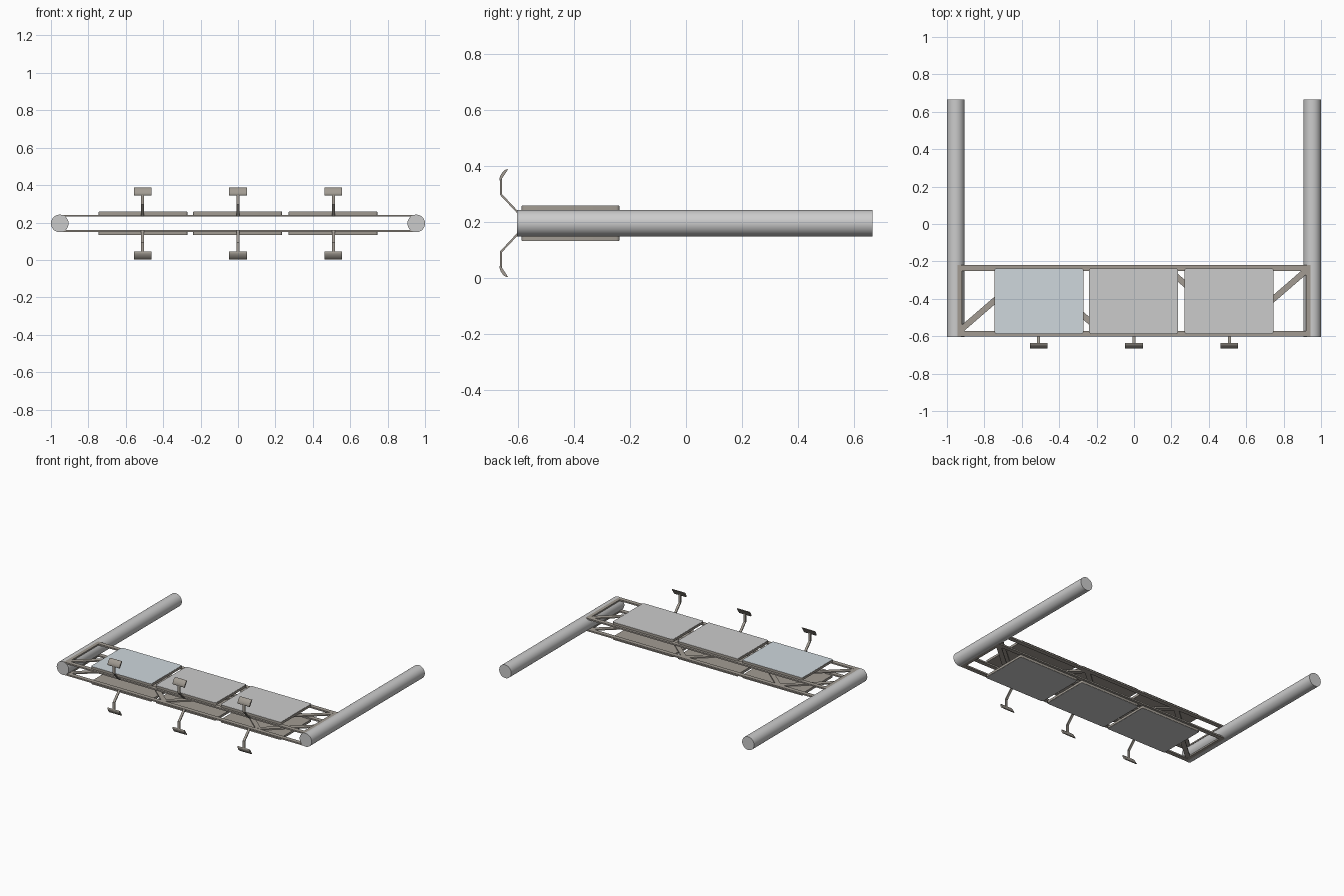
import bpy, bmesh, math
from mathutils import Vector

if "Cube" in bpy.data.objects:
    bpy.data.objects.remove(bpy.data.objects["Cube"])

MID = 0.195   # height of the mirror plane between upper and lower decks


def material(name, rgb):
    m = bpy.data.materials.new(name)
    m.diffuse_color = (*rgb, 1)
    m.use_nodes = True
    m.node_tree.nodes["Principled BSDF"].inputs["Base Color"].default_value = m.diffuse_color
    return m


BRONZE = material("warm_grey", (0.36, 0.33, 0.29))
BLUE = material("pale_blue", (0.62, 0.68, 0.72))


def finish(name, bm, mat=None, smooth=False):
    bmesh.ops.recalc_face_normals(bm, faces=bm.faces)
    me = bpy.data.meshes.new(name)
    bm.to_mesh(me)
    bm.free()
    ob = bpy.data.objects.new(name, me)
    bpy.context.collection.objects.link(ob)
    if mat:
        me.materials.append(mat)
    if smooth:
        bpy.ops.object.select_all(action='DESELECT')
        ob.select_set(True)
        bpy.context.view_layer.objects.active = ob
        bpy.ops.object.shade_smooth_by_angle(angle=math.radians(35))
    return ob


def prism(bm, pts, offset):
    """Extrude a closed polygon along an offset vector."""
    face = bm.faces.new([bm.verts.new(p) for p in pts])
    ext = bmesh.ops.extrude_face_region(bm, geom=[face])
    verts = [v for v in ext["geom"] if isinstance(v, bmesh.types.BMVert)]
    bmesh.ops.translate(bm, verts=verts, vec=offset)


def flat_bar(bm, a, b, width, z0, z1):
    """Flat bar between two plan points."""
    a, b = Vector(a), Vector(b)
    d = (b - a).normalized()
    n = Vector((-d.y, d.x)) * width / 2
    prism(bm, [(p.x, p.y, z0) for p in (a + n, a - n, b - n, b + n)], (0, 0, z1 - z0))


def rounded_rect(x0, x1, y0, y1, r, z):
    pts = []
    for cx, cy, start in ((x1 - r, y1 - r, 0), (x0 + r, y1 - r, 90),
                          (x0 + r, y0 + r, 180), (x1 - r, y0 + r, 270)):
        for k in range(5):
            t = math.radians(start + k * 22.5)
            pts.append((cx + r * math.cos(t), cy + r * math.sin(t), z))
    return pts


# Side tubes
for side, label in ((-1, "left"), (1, "right")):
    bm = bmesh.new()
    ring = [(side * 0.953 + 0.047 * math.cos(i * math.tau / 48), -0.603,
             MID + 0.047 * math.sin(i * math.tau / 48)) for i in range(48)]
    prism(bm, ring, (0, 1.268, 0))
    finish(label + "_tube", bm, smooth=True)

for s, deck in ((1, "upper"), (-1, "lower")):
    def z(h):
        return MID + s * h

    # Deck frame with zigzag bracing
    bm = bmesh.new()
    lo, hi = z(0.036), z(0.046)
    for y in (-0.587, -0.235):
        flat_bar(bm, (-0.95, y), (0.95, y), 0.03, lo, hi)
    for x in (-0.935, 0.935):
        flat_bar(bm, (x, -0.572), (x, -0.25), 0.03, lo, hi)
    nodes = [(-0.925 + i * 0.37, -0.565 if i % 2 == 0 else -0.245) for i in range(6)]
    for a, b in zip(nodes, nodes[1:]):
        flat_bar(bm, a, b, 0.032, z(0.037), z(0.045))
    finish(deck + "_frame", bm, BRONZE)

    for i, cx in enumerate((-0.508, -0.002, 0.508)):
        # Panel tray and its outer sheet
        bm = bmesh.new()
        prism(bm, rounded_rect(cx - 0.238, cx + 0.238, -0.587, -0.237, 0.012, z(0.046)),
              (0, 0, s * 0.016))
        finish(f"{deck}_panel_tray_{i + 1}", bm, BRONZE, True)
        bm = bmesh.new()
        prism(bm, rounded_rect(cx - 0.236, cx + 0.236, -0.585, -0.239, 0.011, z(0.061)),
              (0, 0, s * 0.002))
        finish(f"{deck}_panel_sheet_{i + 1}", bm, BLUE if i == 0 and s > 0 else None, True)

        # Bent lamp arm
        bm = bmesh.new()
        x = (-0.51, 0.0, 0.51)[i]
        arm = [(-0.597, 0.040), (-0.657, 0.104), (-0.657, 0.166),
               (-0.664, 0.166), (-0.664, 0.101), (-0.603, 0.036)]
        prism(bm, [(x - 0.008, y, z(h)) for y, h in arm], (0.016, 0, 0))
        finish(f"{deck}_lamp_arm_{i + 1}", bm, BRONZE)

        # Lamp head: half-ellipse section swept across
        bm = bmesh.new()
        pts = []
        for k in range(13):
            t = math.pi * k / 12
            u, v = 0.025 * math.cos(t), 0.011 * math.sin(t)
            pts.append((x - 0.047, -0.649 + 0.55 * u - 0.83 * v, z(0.171 + 0.83 * u + 0.55 * v)))
        prism(bm, pts, (0.094, 0, 0))
        finish(f"{deck}_lamp_head_{i + 1}", bm, BRONZE, True)
